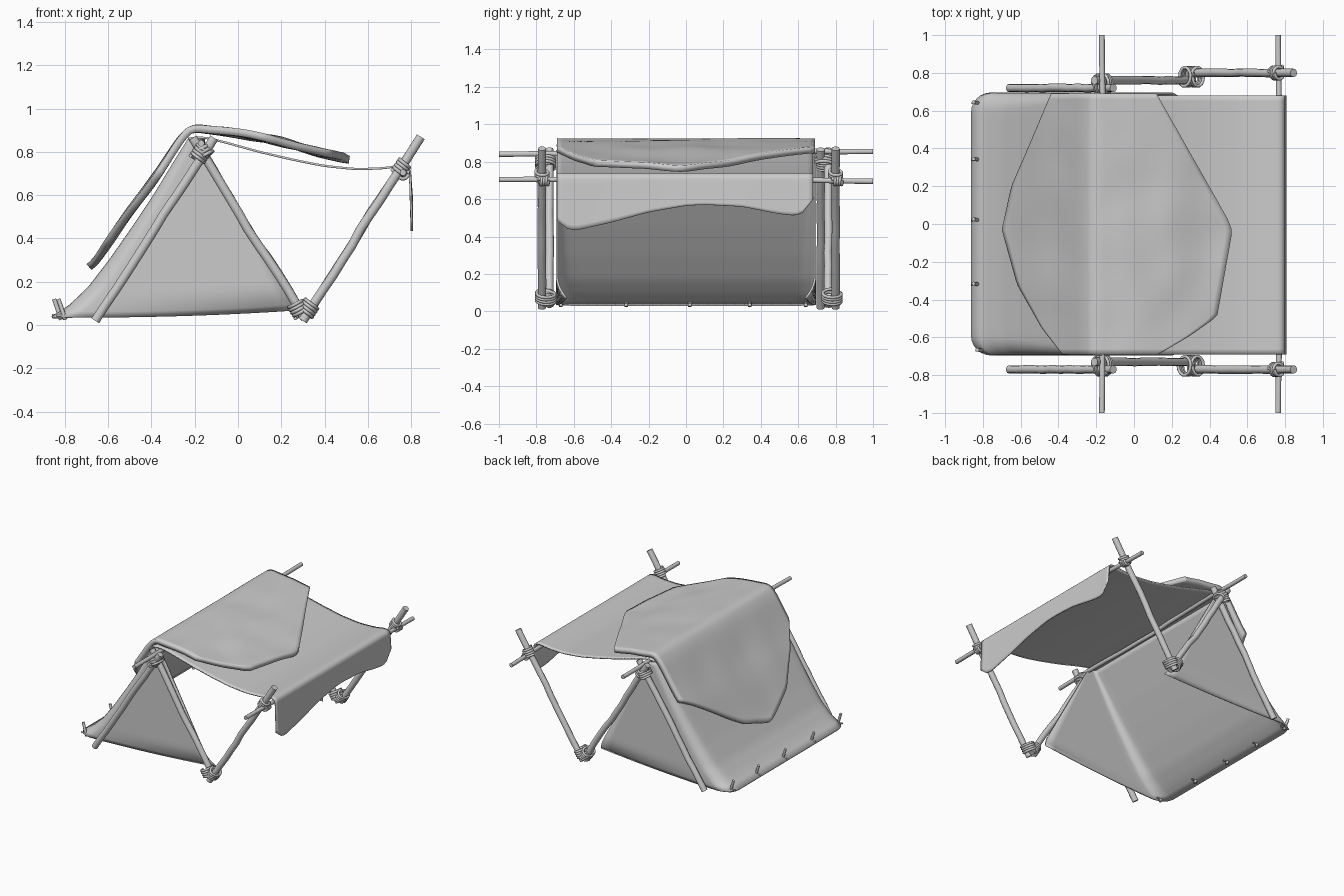
import bpy, bmesh, math, random
from mathutils import Vector, noise

random.seed(4)
if "Cube" in bpy.data.objects:
    bpy.data.objects.remove(bpy.data.objects["Cube"])

grey = bpy.data.materials.new("plain_grey")
grey.use_nodes = True
COLOUR = (0.6, 0.6, 0.6, 1)
grey.diffuse_color = COLOUR
grey.node_tree.nodes["Principled BSDF"].inputs["Base Color"].default_value = COLOUR


def lerp_table(table, a):
    """Piecewise linear lookup in a list of (key, value) pairs."""
    if a <= table[0][0]:
        return table[0][1]
    for (a0, b0), (a1, b1) in zip(table, table[1:]):
        if a <= a1:
            return b0 + (b1 - b0) * (a - a0) / (a1 - a0)
    return table[-1][1]


def soft(table, a, w=0.03):
    """Lookup averaged over a small window, to round the corners."""
    return sum(lerp_table(table, a + w * k / 2) for k in range(-2, 3)) / 5


def finish(obj, angle=50):
    obj.data.materials.clear()
    obj.data.materials.append(grey)
    bpy.ops.object.select_all(action='DESELECT')
    obj.select_set(True)
    bpy.context.view_layer.objects.active = obj
    bpy.ops.object.shade_smooth_by_angle(angle=math.radians(angle))


def tube(name, points, radius, sides=3):
    """Round bar along a path, with capped ends."""
    curve = bpy.data.curves.new(name, 'CURVE')
    curve.dimensions = '3D'
    curve.bevel_depth = radius
    curve.bevel_resolution = sides
    curve.use_fill_caps = True
    line = curve.splines.new('POLY')
    line.points.add(len(points) - 1)
    for p, co in zip(line.points, points):
        p.co = (*co, 1)
    obj = bpy.data.objects.new(name, curve)
    bpy.context.collection.objects.link(obj)
    bpy.ops.object.select_all(action='DESELECT')
    obj.select_set(True)
    bpy.context.view_layer.objects.active = obj
    bpy.ops.object.convert(target='MESH')
    finish(bpy.context.object)


def pole(name, start, end, radius=0.022, wobble=0.008):
    """Slightly crooked branch."""
    a, b = Vector(start), Vector(end)
    pts = []
    for i in range(13):
        t = i / 12
        bend = Vector([random.uniform(-1, 1) for _ in range(3)]) * wobble * 0.3
        sway = Vector((math.sin(t * 9), 0, math.cos(t * 8))) * wobble * 0.6
        pts.append(a.lerp(b, t) + (bend + sway) * math.sin(math.pi * t))
    tube(name, pts, radius)


def coil(name, centre, axis, r_side, r_y, length, turns=4):
    """Rope wound around an axis lying in the x-z plane, or along y."""
    axis = Vector(axis).normalized()
    v = Vector((0, 1, 0)) if abs(axis.y) < 0.5 else Vector((0, 0, 1))
    u = axis.cross(v)
    pts = []
    for i in range(turns * 14 + 1):
        a = i / 14 * math.tau
        s = i / (turns * 14) - 0.5
        pts.append(Vector(centre) + axis * s * length
                   + u * math.cos(a) * r_side + v * math.sin(a) * r_y)
    tube(name, pts, 0.0085, 2)


def sheet(name, rows, cols, func, thickness, offset, angle=50):
    """Cloth grid from func(u, v), thickened."""
    bm = bmesh.new()
    grid = [[bm.verts.new(func(i / cols, j / rows)) for i in range(cols + 1)]
            for j in range(rows + 1)]
    for j in range(rows):
        for i in range(cols):
            bm.faces.new((grid[j][i], grid[j][i + 1], grid[j + 1][i + 1], grid[j + 1][i]))
    mesh = bpy.data.meshes.new(name)
    bm.to_mesh(mesh)
    bm.free()
    obj = bpy.data.objects.new(name, mesh)
    bpy.context.collection.objects.link(obj)
    solid = obj.modifiers.new("thickness", 'SOLIDIFY')
    solid.thickness = thickness
    solid.offset = offset
    finish(obj, angle)


# Side frames: three leaning poles with rope lashings at each joint
for side, s, y_back, y_mid, y_front in (("right", -1, -0.77, -0.73, -0.77),
                                        ("left", 1, 0.72, 0.76, 0.80)):
    pole(side + "_rear_pole", (-0.66, y_back, 0.02), (-0.11, y_back, 0.865))
    pole(side + "_middle_pole", (-0.21, y_mid, 0.865), (0.31, y_mid, 0.03))
    pole(side + "_awning_pole", (0.30, y_front, 0.02), (0.845, y_front, 0.87))
    y_top, y_foot = (y_back + y_mid) / 2, (y_mid + y_front) / 2
    rise, fall = (0.55, 0, 0.85), (-0.52, 0, 0.84)
    coil(side + "_top_lashing", (-0.175, y_top, 0.79), rise, 0.034, 0.05, 0.06)
    coil(side + "_top_cross_lashing", (-0.155, y_top, 0.80), fall, 0.034, 0.05, 0.05, 3)
    coil(side + "_foot_lashing", (0.325, y_foot, 0.075), rise, 0.036, 0.05, 0.06)
    coil(side + "_foot_cross_lashing", (0.28, y_foot, 0.075), fall, 0.036, 0.05, 0.06)
    coil(side + "_awning_lashing", (0.755, y_front, 0.725), rise, 0.03, 0.033, 0.06)
    coil(side + "_awning_bar_lashing", (0.763, y_front + 0.01, 0.70), (0, 1, 0),
         0.024, 0.024, 0.05)

# Long bars carrying the cloth
pole("ridge_bar", (-0.17, -1, 0.84), (-0.17, 1, 0.855), 0.015, 0.012)
pole("awning_bar", (0.763, -1, 0.705), (0.763, 1, 0.695), 0.015, 0.012)

# Tent body: rear slope and two side walls, open at the bottom and the mouth
REAR = [(0.035, -0.86), (0.08, -0.785), (0.17, -0.69), (0.30, -0.59), (0.45, -0.485),
        (0.60, -0.385), (0.74, -0.30), (0.86, -0.225)]
HALF = 0.69


def body(u, v):
    z = 0.035 + 0.825 * v
    mouth = 0.26 - 0.43 * v
    rear = lerp_table(REAR, z)
    radius = 0.03 + 0.07 * (1 - v)
    k = abs(u - 0.5) * 2
    sign = 1 if u > 0.5 else -1
    if k < 0.4:
        x, y = rear, (HALF - radius) * k / 0.4
    elif k < 0.6:
        a = (k - 0.4) / 0.2 * math.pi / 2
        x, y = rear + radius * (1 - math.cos(a)), HALF - radius + radius * math.sin(a)
    else:
        m = (k - 0.6) / 0.4
        x = rear + radius + (mouth - rear - radius) * m
        y = HALF
        low = max(0, 1 - v / 0.15)
        y -= 0.05 * m * low * low
        z += 0.035 * m * m * (1 - v)
    return x, y * sign, z


sheet("tent_body", 30, 60, body, 0.012, 0)

# Awning: sagging roof that drapes over the front bar
ROOF = [(-0.23, 0.86), (-0.17, 0.87), (-0.08, 0.85), (0.1, 0.80), (0.25, 0.765),
        (0.4, 0.735), (0.55, 0.72), (0.68, 0.725), (0.765, 0.74)]
HEM = [(-0.69, 0.50), (-0.66, 0.45), (-0.6, 0.43), (-0.4, 0.475), (-0.2, 0.53),
       (0, 0.565), (0.1, 0.57), (0.3, 0.56), (0.5, 0.52), (0.6, 0.51),
       (0.64, 0.53), (0.68, 0.62)]


def awning(u, v):
    y = -0.69 + 1.37 * v
    if u < 0.7:
        x = -0.23 + 0.995 * u / 0.7
        return x, y, soft(ROOF, x)
    if u < 0.8:
        a = (u - 0.7) / 0.1 * math.pi / 2
        return 0.765 + 0.03 * math.sin(a), y, 0.705 + 0.03 * math.cos(a)
    t = (u - 0.8) / 0.2
    return 0.795 + 0.008 * t, y, 0.705 + (soft(HEM, y) - 0.705) * t


sheet("awning_cloth", 48, 50, awning, 0.01, 0)

# Thick ragged cover thrown over the ridge
LEFT_EDGE = [(-0.69, -0.38), (-0.55, -0.49), (-0.32, -0.62), (-0.03, -0.70),
             (0.2, -0.65), (0.36, -0.58), (0.69, -0.44)]
RIGHT_EDGE = [(-0.69, 0.13), (-0.59, 0.30), (-0.49, 0.44), (-0.04, 0.52),
              (0.02, 0.50), (0.69, 0.12)]
CREST = [(-0.70, 0.275), (-0.62, 0.38), (-0.5, 0.555), (-0.4, 0.685), (-0.33, 0.79),
         (-0.27, 0.885), (-0.215, 0.93), (0, 0.905), (0.2, 0.865), (0.4, 0.81), (0.52, 0.785)]
RIDGE = -0.23


def cover(u, v):
    y = -HALF + 2 * HALF * v
    left, right = lerp_table(LEFT_EDGE, y), lerp_table(RIGHT_EDGE, y)
    x = left + (RIDGE - left) * u * 2 if u < 0.5 else RIDGE + (right - RIDGE) * (u * 2 - 1)
    bump = noise.noise(Vector((x * 5, y * 4, 1.5))) * 0.012 * min(1, abs(x - RIDGE) * 6)
    return x, y, soft(CREST, x) + bump


sheet("ridge_cover", 46, 44, cover, 0.035, -1)

# Ground stakes with small loops along the rear hem
for i, (x, y) in enumerate([(-0.81, -0.67), (-0.83, -0.32), (-0.83, 0.02),
                            (-0.83, 0.34), (-0.83, 0.64)]):
    tube("stake_%d" % (i + 1), [(x + 0.012, y, 0.025), (x - 0.02, y + 0.005, 0.12)], 0.01)
    tube("stake_loop_%d" % (i + 1), [(x - 0.03, y, 0.045), (x + 0.04, y, 0.045)], 0.006, 2)
